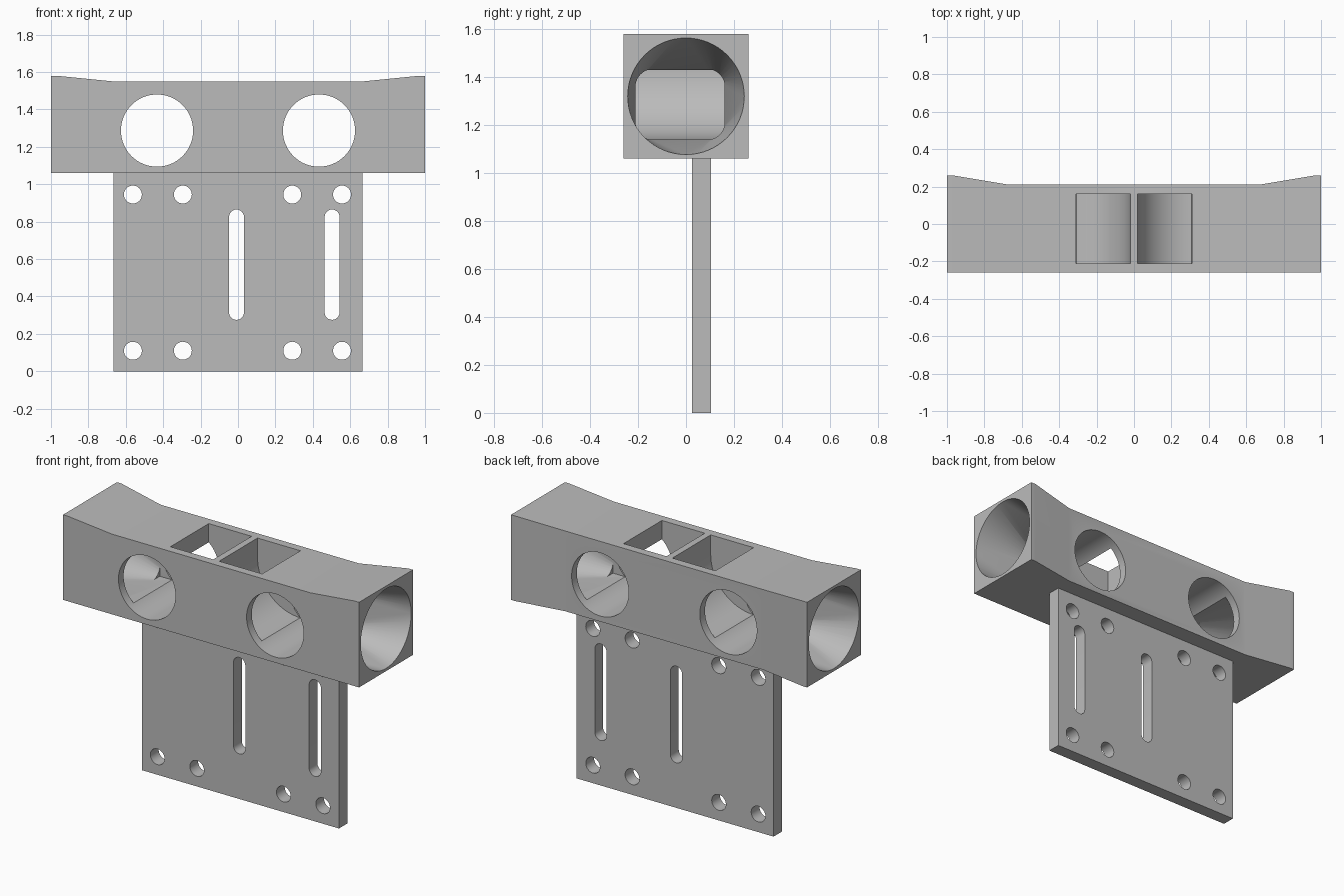
import bpy, bmesh, math
from mathutils import Vector

if "Cube" in bpy.data.objects:
    bpy.data.objects.remove(bpy.data.objects["Cube"])

grey = bpy.data.materials.new("light grey")
grey.diffuse_color = (0.5, 0.5, 0.5, 1)
grey.use_nodes = True
grey.node_tree.nodes["Principled BSDF"].inputs["Base Color"].default_value = grey.diffuse_color


def add_object(name, bm):
    bmesh.ops.recalc_face_normals(bm, faces=bm.faces[:])
    mesh = bpy.data.meshes.new(name)
    bm.to_mesh(mesh)
    bm.free()
    mesh.materials.append(grey)
    ob = bpy.data.objects.new(name, mesh)
    bpy.context.collection.objects.link(ob)
    return ob


def loft(name, rings):
    """Closed solid through rings with equal point counts."""
    bm = bmesh.new()
    vs = [[bm.verts.new(p) for p in ring] for ring in rings]
    n = len(vs[0])
    for a, b in zip(vs, vs[1:]):
        for i in range(n):
            j = (i + 1) % n
            bm.faces.new((a[i], a[j], b[j], b[i]))
    bm.faces.new(vs[0])
    bm.faces.new(vs[-1])
    return add_object(name, bm)


def prism(name, xz, y0, y1):
    return loft(name, [[(x, y, z) for x, z in xz] for y in (y0, y1)])


def arc(cx, cy, r, a0, a1, n):
    return [(cx + r * math.cos(math.radians(a0 + (a1 - a0) * i / n)),
             cy + r * math.sin(math.radians(a0 + (a1 - a0) * i / n)))
            for i in range(n + 1)]


def cut(ob, cutters):
    """Subtract the cutters, then remove them."""
    bpy.context.view_layer.objects.active = ob
    for c in cutters:
        m = ob.modifiers.new("cut", 'BOOLEAN')
        m.operation, m.solver, m.object = 'DIFFERENCE', 'EXACT', c
        bpy.ops.object.modifier_apply(modifier=m.name)
        bpy.data.objects.remove(c)


def smooth(ob):
    bpy.ops.object.select_all(action='DESELECT')
    ob.select_set(True)
    bpy.context.view_layer.objects.active = ob
    bpy.ops.object.shade_smooth_by_angle(angle=math.radians(25))


# Duct body: bar whose top and back flare outward at both ends
sections = [(-1, .26, 1.58), (-.97, .26, 1.58), (-.67, .21, 1.55),
            (.67, .21, 1.55), (.97, .26, 1.58), (1, .26, 1.58)]
body = loft("duct_body", [[(x, -.26, 1.06), (x, y, 1.06), (x, y, z), (x, -.26, z)]
                          for x, y, z in sections])

cutters = []
for s in (-1, 1):
    # Straight channel turning upward through a quarter round elbow
    elbow = arc(.31, 1.43, .29, 180, 270, 24)
    outline = [(.02, 1.7)] + elbow + [(.64, 1.14), (.64, 1.43), (.31, 1.43), (.31, 1.7)]
    cutters.append(prism("channel_cutter", [(s * x, z) for x, z in outline], -.21, .16))

    # Round end mouth narrowing to a rounded rectangle
    bm = bmesh.new()
    for x in (1.0, 1.02):
        for y, z in arc(0, 1.32, .243, 0, 360, 64)[:-1]:
            bm.verts.new((s * x, y, z))
    corners = [(.09, 1.36, 0), (-.14, 1.36, 90), (-.14, 1.21, 180), (.09, 1.21, 270)]
    for cy, cz, a in corners:
        for y, z in arc(cy, cz, .07, a, a + 90, 10):
            bm.verts.new((s * .63, y, z))
    hull = bmesh.ops.convex_hull(bm, input=bm.verts[:])
    loose = [v for v in bm.verts if not v.link_faces]
    bmesh.ops.delete(bm, geom=loose, context='VERTS')
    cutters.append(add_object("mouth_cutter", bm))

    # Large round window from front to back
    cutters.append(prism("window_cutter",
                         arc(s * .433, 1.287, .193, 0, 360, 64)[:-1], -.4, .4))
cut(body, cutters)
smooth(body)

# Mounting plate
plate = prism("mounting_plate", [(-.665, 0), (.665, 0), (.665, 1.06), (-.665, 1.06)],
              .025, .105)
cutters = []
# Screw holes in two rows
for x in (-.562, -.295, .29, .556):
    for z in (.11, .945):
        cutters.append(prism("hole_cutter", arc(x, z, .048, 0, 360, 32)[:-1], -.1, .2))
# Long adjustment slots
for x in (-.008, .503):
    outline = arc(x, .825, .04, 0, 180, 12) + arc(x, .315, .04, 180, 360, 12)
    cutters.append(prism("slot_cutter", outline, -.1, .2))
cut(plate, cutters)
smooth(plate)
